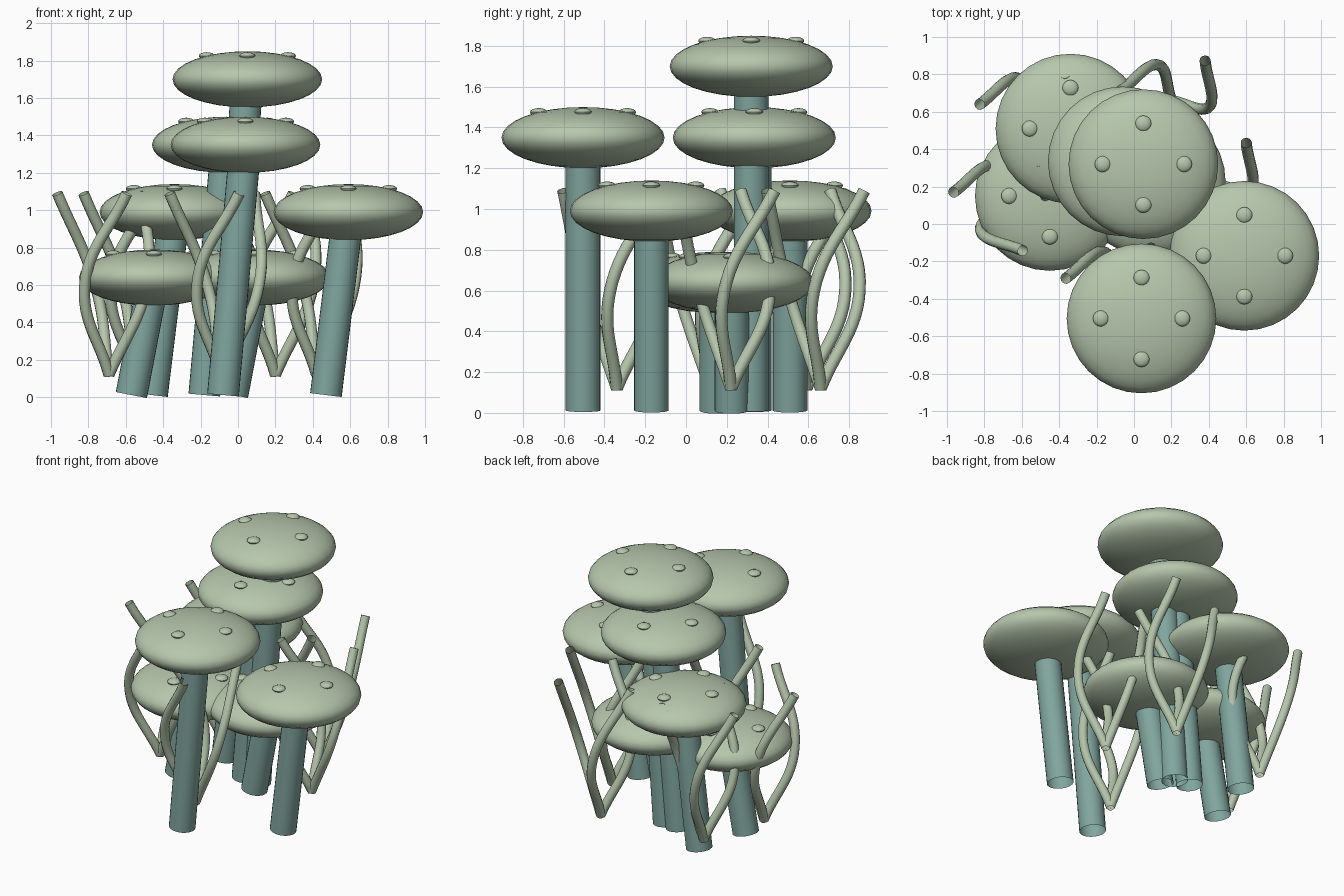
import bpy
from math import cos, sin, radians
from mathutils import Vector

cube = bpy.data.objects.get("Cube")
if cube:
    bpy.data.objects.remove(cube)


def material(name, rgb):
    m = bpy.data.materials.new(name)
    m.use_nodes = True
    m.diffuse_color = (*rgb, 1)
    m.node_tree.nodes["Principled BSDF"].inputs["Base Color"].default_value = (*rgb, 1)
    return m


PALE = material("pale sage", (0.47, 0.57, 0.42))
TEAL = material("muted teal", (0.22, 0.38, 0.345))


def finish(name, mat):
    ob = bpy.context.object
    ob.name = name
    ob.data.materials.clear()
    ob.data.materials.append(mat)
    bpy.ops.object.shade_smooth_by_angle(angle=radians(40))
    return ob


def ellipsoid(name, loc, radius, height, segments, rings):
    bpy.ops.mesh.primitive_uv_sphere_add(segments=segments, ring_count=rings, location=loc)
    bpy.context.object.scale = (radius, radius, height)
    bpy.ops.object.transform_apply(location=False, rotation=False, scale=True)
    return finish(name, PALE)


def mushroom(label, x, y, z):
    # Leaning open stem reaching the middle of the cap
    top, foot = Vector((x, y, z)), Vector((x - 0.12, y, 0.012))
    axis = top - foot
    bpy.ops.mesh.primitive_cylinder_add(vertices=24, radius=0.085, depth=axis.length,
                                        end_fill_type='NOTHING', location=(top + foot) / 2)
    bpy.context.object.rotation_euler = axis.to_track_quat('Z', 'Y').to_euler()
    finish(label + "_stem", TEAL)
    # Flattened cap with four low spots
    ellipsoid(label + "_cap", top, 0.4, 0.15, 32, 16)
    for k in range(4):
        a = radians(90 * k)
        spot = top + Vector((0.217 * cos(a), 0.217 * sin(a), 0.125))
        ellipsoid(f"{label}_spot_{k + 1}", spot, 0.043, 0.02, 16, 8)


def tendrils(label, x, y):
    # Three twisting tubes that share a foot
    for k in range(3):
        tip = radians(50 + 120 * k)
        mid = tip - radians(59)
        curve = bpy.data.curves.new(label, 'CURVE')
        curve.dimensions = '3D'
        curve.bevel_depth = 0.03
        curve.bevel_resolution = 3
        curve.resolution_u = 12
        spline = curve.splines.new('BEZIER')
        spline.bezier_points.add(2)
        path = [(0, 0, 0.12),
                (0.205 * cos(mid), 0.205 * sin(mid), 0.6),
                (0.28 * cos(tip), 0.28 * sin(tip), 1.09)]
        for p, co in zip(spline.bezier_points, path):
            p.co = co
            p.handle_left_type = p.handle_right_type = 'AUTO'
        ob = bpy.data.objects.new(label, curve)
        ob.location = (x, y, 0)
        bpy.context.collection.objects.link(ob)
        bpy.ops.object.select_all(action='DESELECT')
        ob.select_set(True)
        bpy.context.view_layer.objects.active = ob
        bpy.ops.object.convert(target='MESH')
        finish(f"{label}_tendril_{k + 1}", PALE)


# Mushroom cluster, by cap centre
for label, x, y, z in [
    ("tallest", 0.05, 0.32, 1.70),
    ("tall_back", -0.06, 0.335, 1.35),
    ("tall_front", 0.04, -0.505, 1.35),
    ("middle_left", 0.59, -0.17, 0.99),
    ("middle_back", -0.34, 0.51, 0.99),
    ("short_right", -0.45, 0.15, 0.64),
    ("short_centre", 0.09, 0.225, 0.64),
]:
    mushroom(label, x, y, z)

# Tendril clumps, by foot
for label, x, y in [
    ("right", -0.69, 0.12),
    ("front", -0.09, -0.34),
    ("back", 0.20, 0.66),
    ("left", 0.42, 0.22),
    ("back_right", -0.55, 0.59),
]:
    tendrils(label, x, y)
